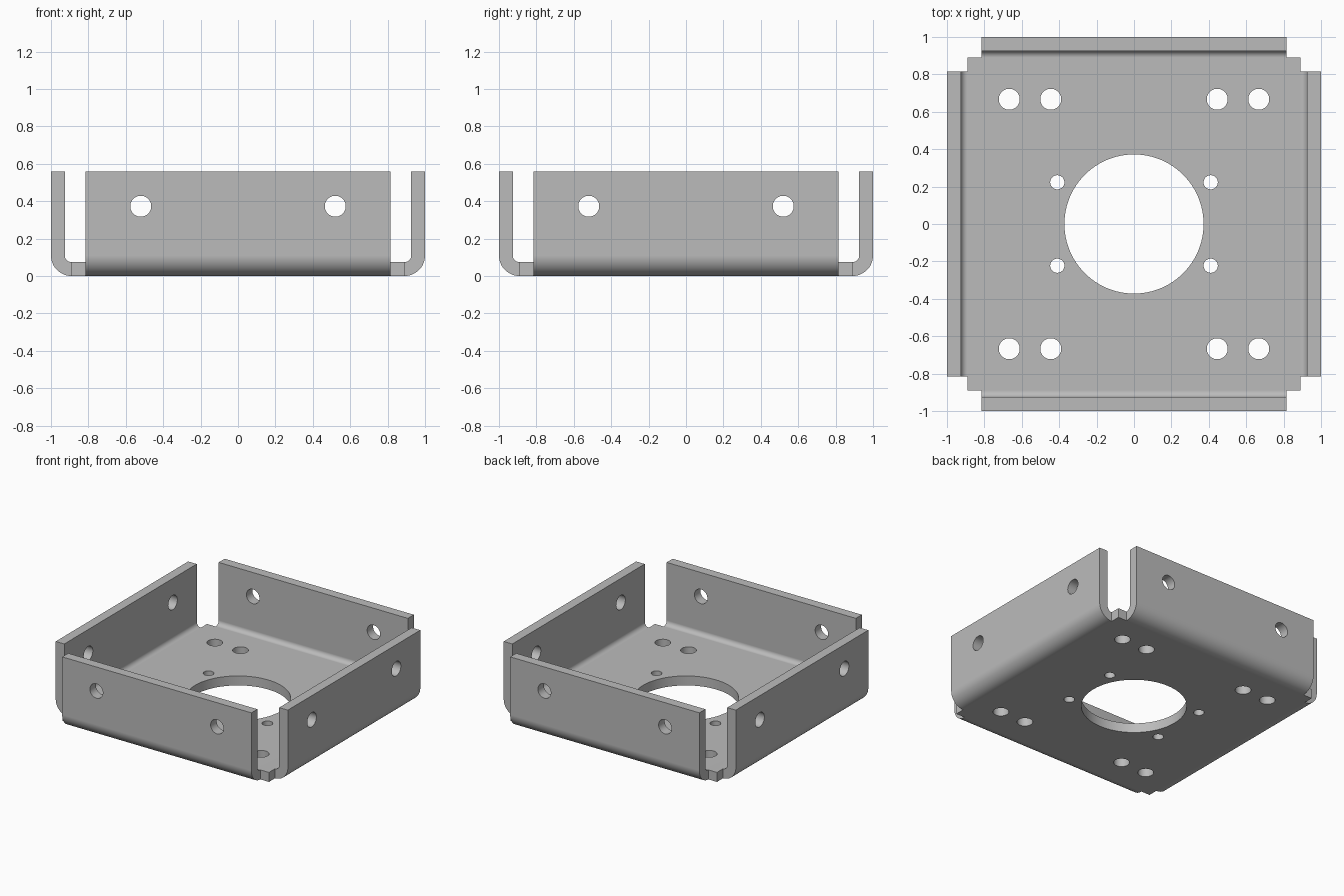
import bpy, bmesh, math
from mathutils import Matrix, Vector

cube = bpy.data.objects.get("Cube")
if cube:
    bpy.data.objects.remove(cube, do_unlink=True)

HALF = 1.0         # outer face of the walls
HEIGHT = 0.56      # wall height
THICK = 0.074      # sheet thickness
BEND = 0.11        # outer bend radius
WALL = 0.815       # half length of each wall
PLATE = HALF - BEND

steel = bpy.data.materials.new("grey steel")
steel.use_nodes = True
colour = (0.5, 0.5, 0.5, 1)
steel.diffuse_color = colour
steel.node_tree.nodes["Principled BSDF"].inputs["Base Color"].default_value = colour


def make_object(name, bm):
    bmesh.ops.recalc_face_normals(bm, faces=bm.faces)
    mesh = bpy.data.meshes.new(name)
    bm.to_mesh(mesh)
    bm.free()
    mesh.materials.append(steel)
    obj = bpy.data.objects.new(name, mesh)
    bpy.context.collection.objects.link(obj)
    return obj


def apply_boolean(target, tool, operation):
    mod = target.modifiers.new("cut", 'BOOLEAN')
    mod.operation, mod.solver, mod.object = operation, 'EXACT', tool
    bpy.context.view_layer.objects.active = target
    bpy.ops.object.modifier_apply(modifier=mod.name)
    bpy.data.objects.remove(tool, do_unlink=True)


def quarter_turn(co, turns):
    # Exact rotation in quarter turns, so the parts meet precisely
    x, y, z = co
    for _ in range(turns):
        x, y = -y, x
    return Vector((x, y, z))


def arc(radius, steps=12):
    # Bend from the floor up into the wall
    angles = [math.pi / 2 * i / steps for i in range(steps + 1)]
    return [(PLATE + radius * math.sin(a), BEND - radius * math.cos(a)) for a in angles]


def wall_with_bend(turns):
    outer, inner = arc(BEND), arc(BEND - THICK)
    profile = outer + [(HALF, HEIGHT), (HALF - THICK, HEIGHT)] + inner[::-1]
    bm = bmesh.new()
    face = bm.faces.new([bm.verts.new(quarter_turn((r, -WALL, z), turns)) for r, z in profile])
    moved = bmesh.ops.extrude_face_region(bm, geom=[face])["geom"]
    bmesh.ops.translate(bm, vec=quarter_turn((0, 2 * WALL, 0), turns),
                        verts=[v for v in moved if isinstance(v, bmesh.types.BMVert)])
    return make_object("folded_wall", bm)


# Floor plate, with the four folded walls joined to it
bm = bmesh.new()
bmesh.ops.create_cube(bm, size=1)
for v in bm.verts:
    v.co = (math.copysign(PLATE, v.co.x), math.copysign(PLATE, v.co.y), THICK if v.co.z > 0 else 0)
bracket = make_object("sheet_metal_bracket", bm)
for turns in range(4):
    apply_boolean(bracket, wall_with_bend(turns), 'UNION')

# Holes through the floor and walls
cutters = bmesh.new()


def drill(position, radius, axis, segments=40):
    turn = Vector(axis).to_track_quat('Z', 'Y').to_matrix().to_4x4()
    bmesh.ops.create_cone(cutters, cap_ends=True, segments=segments, radius1=radius,
                          radius2=radius, depth=0.24,
                          matrix=Matrix.Translation(position) @ turn)


drill((0, 0, 0.03), 0.372, (0, 0, 1), 96)
for sx in (-1, 1):
    for sy in (-1, 1):
        drill((sx * 0.41, sy * 0.223, 0.03), 0.038, (0, 0, 1))
        for x in (0.445, 0.667):
            drill((sx * x, sy * 0.667, 0.03), 0.056, (0, 0, 1))
        drill((sx * 0.963, sy * 0.52, 0.373), 0.056, (1, 0, 0))
        drill((sx * 0.52, sy * 0.963, 0.373), 0.056, (0, 1, 0))
hole_cutters = make_object("hole_cutters", cutters)
hole_cutters.hide_render = True
apply_boolean(bracket, hole_cutters, 'DIFFERENCE')

# Smooth bends and hole walls, with crisp sheet edges and flat faces
bpy.ops.object.select_all(action='DESELECT')
bracket.select_set(True)
bpy.context.view_layer.objects.active = bracket
bpy.ops.object.shade_smooth_by_angle(angle=math.radians(30))
weighted = bracket.modifiers.new("flat faces", 'WEIGHTED_NORMAL')
weighted.keep_sharp = True
